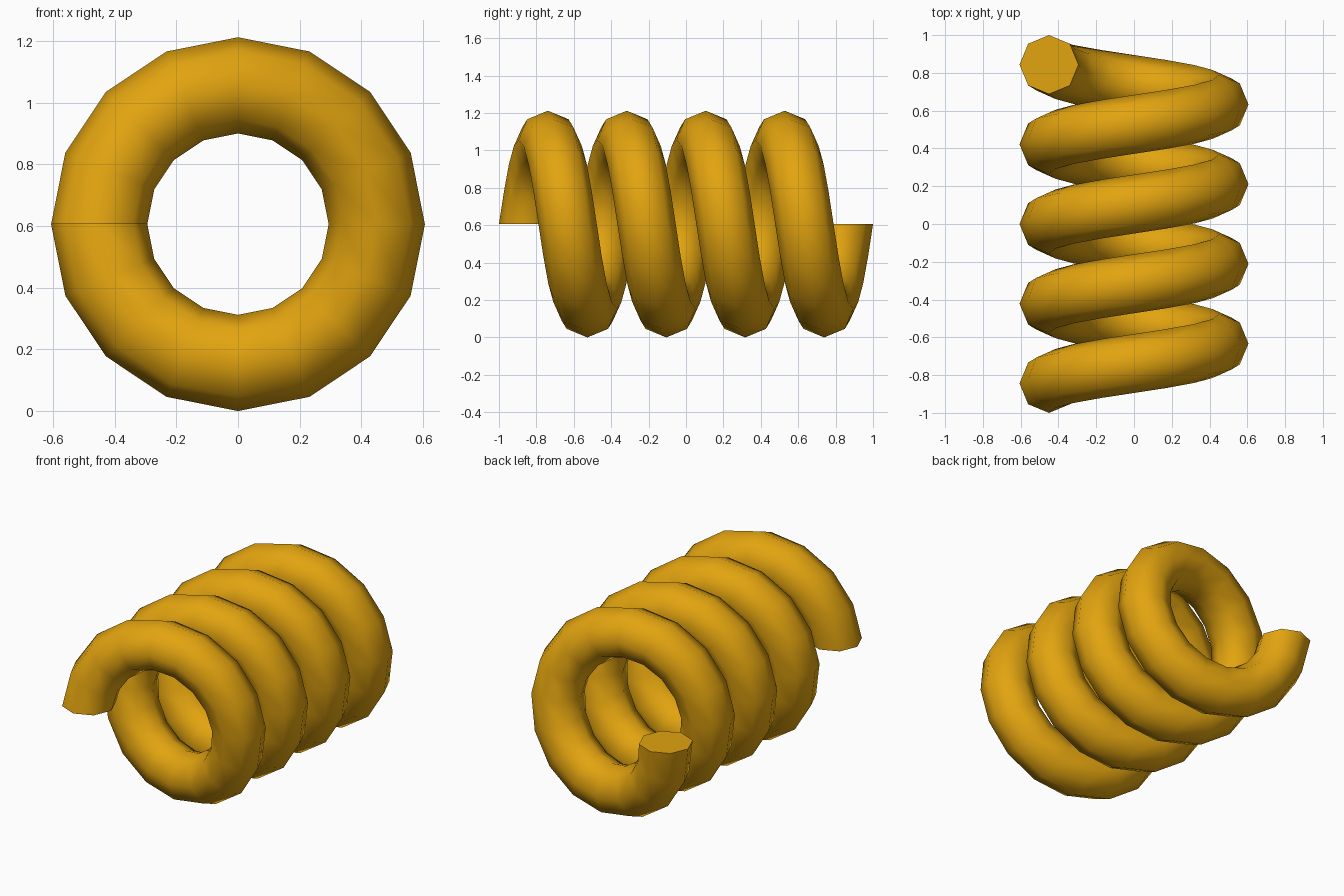
import bpy, bmesh
from math import sin, cos, pi, radians

if "Cube" in bpy.data.objects:
    bpy.data.objects.remove(bpy.data.objects["Cube"])

TURNS, STEPS, SIDES = 4, 16, 8      # coils, segments per coil, wire sides
R, r = 0.45, 0.156                  # coil radius, wire radius
Z0, Y_END = 0.606, 0.844            # axis height, wire centre at the ends

# Orange coil material
orange = bpy.data.materials.new("orange")
orange.diffuse_color = (0.76, 0.37, 0.005, 1)
orange.use_nodes = True
orange.node_tree.nodes["Principled BSDF"].inputs["Base Color"].default_value = orange.diffuse_color

# Sweep an octagonal wire section along a helix about the y axis
bm = bmesh.new()
rings = []
total = TURNS * STEPS
for i in range(total + 1):
    a = 2 * pi * i / STEPS          # starts at -x and climbs over the top
    yc = -Y_END + 2 * Y_END * i / total
    ring = []
    for k in range(SIDES):
        b = 2 * pi * k / SIDES
        rad = R + r * cos(b)
        ring.append(bm.verts.new((-rad * cos(a), yc + r * sin(b), Z0 + rad * sin(a))))
    rings.append(ring)
for p, q in zip(rings, rings[1:]):
    for k in range(SIDES):
        n = (k + 1) % SIDES
        bm.faces.new((p[k], p[n], q[n], q[k]))

# Flat end caps
bm.faces.new(rings[0])
bm.faces.new(rings[-1])
bmesh.ops.recalc_face_normals(bm, faces=bm.faces)

mesh = bpy.data.meshes.new("coil_spring")
bm.to_mesh(mesh)
bm.free()
mesh.materials.append(orange)
spring = bpy.data.objects.new("coil_spring", mesh)
bpy.context.collection.objects.link(spring)

# Smooth wire, sharp cut ends
bpy.context.view_layer.objects.active = spring
spring.select_set(True)
bpy.ops.object.shade_smooth_by_angle(angle=radians(60))
